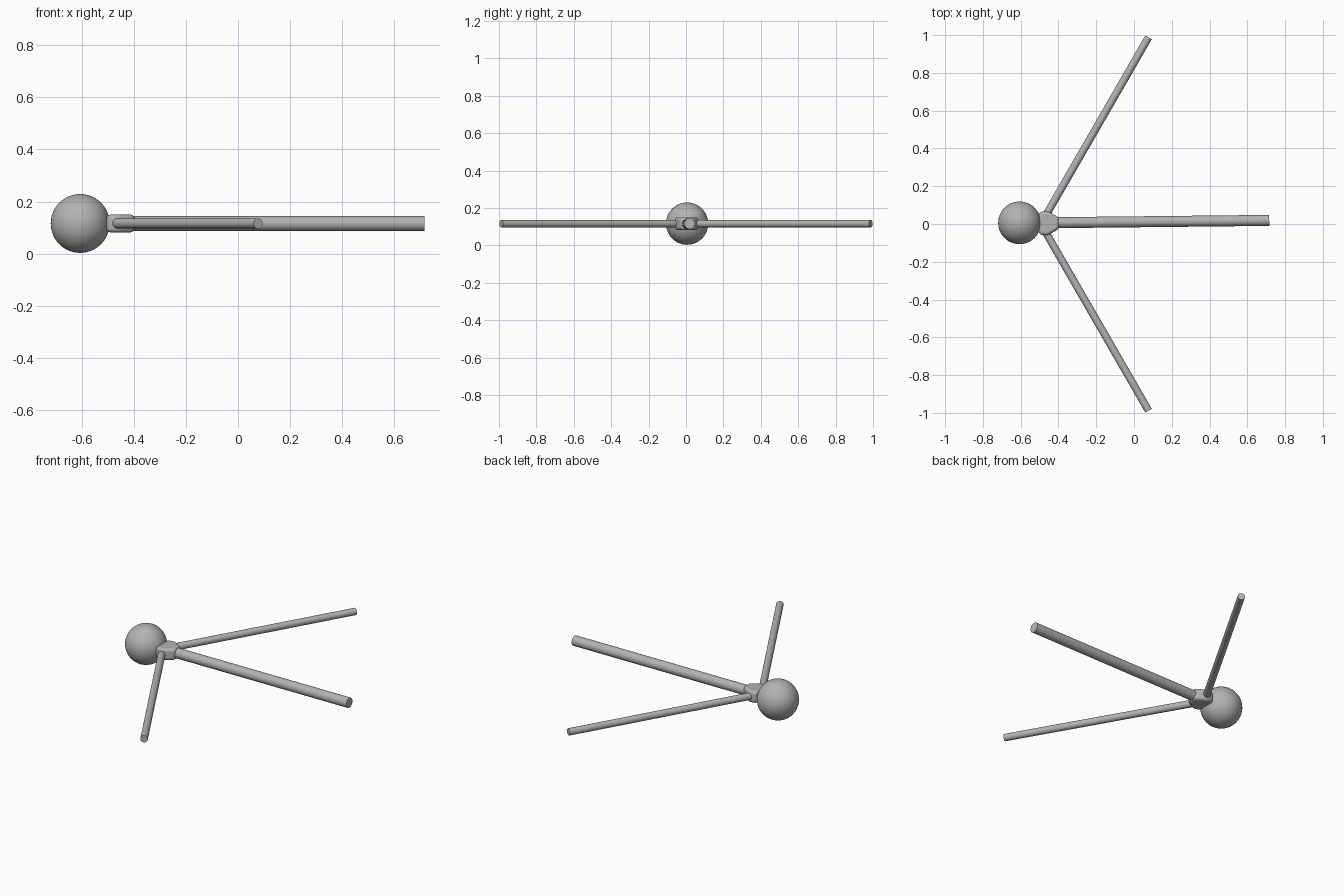
import bpy, bmesh, math
from mathutils import Vector

cube = bpy.data.objects.get("Cube")
if cube:
    bpy.data.objects.remove(cube, do_unlink=True)

MID = 0.116  # height of the centre plane

grey = bpy.data.materials.new("plain grey")
grey.use_nodes = True
colour = (0.45, 0.45, 0.45, 1)
grey.diffuse_color = colour
grey.node_tree.nodes["Principled BSDF"].inputs["Base Color"].default_value = colour


def finish(obj, name):
    obj.name = name
    obj.data.materials.append(grey)
    bpy.ops.object.select_all(action='DESELECT')
    obj.select_set(True)
    bpy.context.view_layer.objects.active = obj
    bpy.ops.object.shade_smooth_by_angle(angle=math.radians(40))
    return obj


def rod(name, start, end, radius):
    a, b = Vector((*start, MID)), Vector((*end, MID))
    bpy.ops.mesh.primitive_cylinder_add(vertices=32, radius=radius,
                                        depth=(b - a).length, location=(a + b) / 2)
    obj = bpy.context.object
    obj.rotation_euler = (b - a).to_track_quat('Z', 'Y').to_euler()
    return finish(obj, name)


# Ball
bpy.ops.mesh.primitive_uv_sphere_add(segments=48, ring_count=24, radius=0.113,
                                     location=(-0.606, 0.006, MID))
finish(bpy.context.object, "ball")

# Rods fanning out from the hub
rod("middle_rod", (-0.42, 0.007), (0.716, 0.019), 0.029)
for side, name in ((1, "left_rod"), (-1, "right_rod")):
    rod(name, (-0.464, 0.05 * side), (0.077, 0.988 * side), 0.02)

# Hub: tapered block with rounded edges
outline = [(-0.505, 0.058), (-0.46, 0.066), (-0.397, 0.03)]
outline += [(x, -y) for x, y in reversed(outline)]
bm = bmesh.new()
base = bm.faces.new([bm.verts.new((x, y + 0.004, MID - 0.034)) for x, y in outline])
top = bmesh.ops.extrude_face_region(bm, geom=[base])
bmesh.ops.translate(bm, vec=(0, 0, 0.068),
                    verts=[g for g in top["geom"] if isinstance(g, bmesh.types.BMVert)])
bmesh.ops.recalc_face_normals(bm, faces=bm.faces)
mesh = bpy.data.meshes.new("hub")
bm.to_mesh(mesh)
bm.free()
hub = bpy.data.objects.new("hub", mesh)
bpy.context.collection.objects.link(hub)
bevel = hub.modifiers.new("round", 'BEVEL')
bevel.width = 0.016
bevel.segments = 4
finish(hub, "hub")
